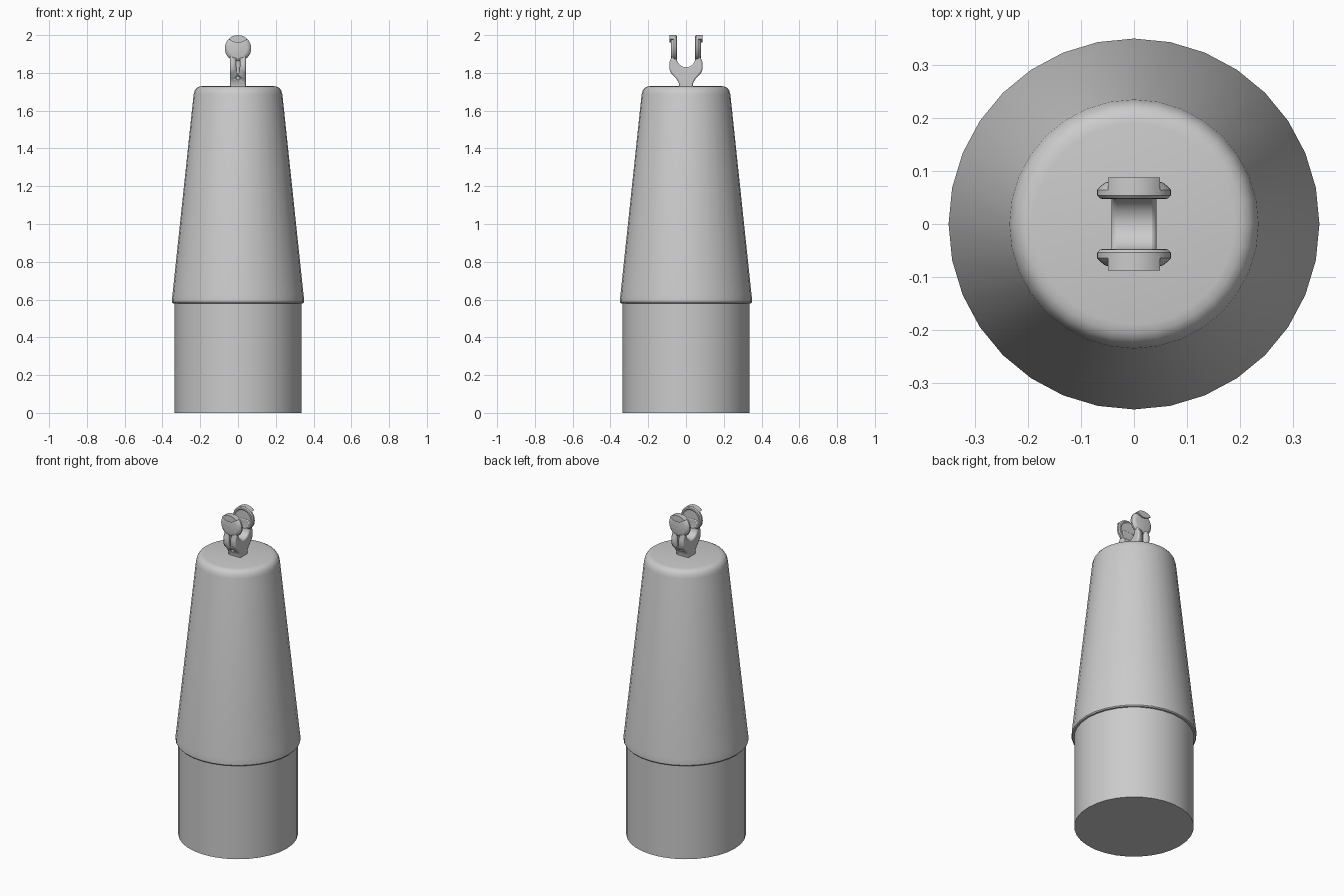
import bpy, bmesh
from math import sin, cos, pi, radians
from mathutils import Matrix, Vector

if "Cube" in bpy.data.objects:
    bpy.data.objects.remove(bpy.data.objects["Cube"])


def finish(bm, name, angle=30):
    bmesh.ops.remove_doubles(bm, verts=bm.verts, dist=1e-6)
    bmesh.ops.recalc_face_normals(bm, faces=bm.faces)
    me = bpy.data.meshes.new(name)
    bm.to_mesh(me)
    bm.free()
    ob = bpy.data.objects.new(name, me)
    bpy.context.collection.objects.link(ob)
    bpy.ops.object.select_all(action='DESELECT')
    ob.select_set(True)
    bpy.context.view_layer.objects.active = ob
    bpy.ops.object.shade_smooth_by_angle(angle=radians(angle))
    return ob


def lathe(name, profile, segs=32, matrix=Matrix()):
    """Revolve (radius, height) points about z; the ends are capped."""
    bm = bmesh.new()
    rings = [[bm.verts.new((r * cos(2 * pi * i / segs), r * sin(2 * pi * i / segs), z))
              for i in range(segs)] for r, z in profile]
    for a, b in zip(rings, rings[1:]):
        for i in range(segs):
            j = (i + 1) % segs
            bm.faces.new((a[i], a[j], b[j], b[i]))
    bm.faces.new(rings[0])
    bm.faces.new(rings[-1])
    bm.transform(matrix)
    return finish(bm, name)


def prism(name, points, depth):
    """Extrude a closed outline of 3D points along a vector."""
    bm = bmesh.new()
    face = bm.faces.new([bm.verts.new(p) for p in points])
    new = bmesh.ops.extrude_face_region(bm, geom=[face])['geom']
    bmesh.ops.translate(bm, vec=Vector(depth),
                        verts=[v for v in new if isinstance(v, bmesh.types.BMVert)])
    return finish(bm, name)


# Lower cylindrical body
lathe("base_cylinder", [(0.335, 0), (0.335, 0.59)])

# Tapered shell with a rolled lip and rounded shoulder
lathe("tapered_shell", [(0.33, 0.58), (0.345, 0.58), (0.35, 0.586), (0.35, 0.602),
                        (0.347, 0.625), (0.235, 1.685), (0.229, 1.706),
                        (0.219, 1.72), (0.206, 1.727), (0.19, 1.73)])

# Fork: Y-shaped side outline extruded across x
HW = 0.042
right = [(0.036, 1.72), (0.038, 1.745), (0.05, 1.768), (0.08, 1.8),
         (0.088, 1.82), (0.088, 1.855), (0.078, 1.88), (0.078, 1.93), (0.05, 1.93)]
u_gap = [(0.05 * cos(a), 1.88 + 0.05 * sin(a)) for a in (-pi * k / 12 for k in range(13))]
left = [(-y, z) for y, z in reversed(right)]
fork = prism("fork", [(-HW, y, z) for y, z in right + u_gap + left], (2 * HW, 0, 0))
bevel = fork.modifiers.new("rounded_edges", 'BEVEL')
bevel.width = 0.008
bevel.segments = 2
bevel.limit_method = 'ANGLE'
bevel.angle_limit = radians(50)

# Slot and pin hole sunk into both outer faces of the fork
for s in (-1, 1):
    slot = [(-0.008, 1.8), (0.008, 1.8), (0.012, 1.9), (-0.012, 1.9)]
    hole = [(0.01 * cos(k * pi / 6), 1.773 + 0.01 * sin(k * pi / 6)) for k in range(12)]
    for label, pts, y in (("slot", slot, 0.068), ("hole", hole, 0.035)):
        cutter = prism(label + "_cutter", [(x, s * y, z) for x, z in pts], (0, s * 0.1, 0))
        cutter.hide_render = True
        cutter.hide_set(True)
        cut = fork.modifiers.new(label, 'BOOLEAN')
        cut.operation = 'DIFFERENCE'
        cut.object = cutter
        cut.solver = 'EXACT'

# Round ears, each with a raised crown pad on the outer face
R, CZ = 0.07, 1.93
for s, side in ((-1, "front"), (1, "back")):
    lathe(side + "_ear",
          [(0.048, 0.052), (0.056, 0.047), (0.064, 0.048), (R, 0.054), (R, 0.064),
           (0.065, 0.07), (0.055, 0.078), (0.048, 0.08)],
          matrix=Matrix.Translation((0, 0, CZ)) @ Matrix.Rotation(-s * pi / 2, 4, 'X'))
    arc = [(R * cos(a), CZ + R * sin(a)) for a in (radians(45 + 10 * k) for k in range(10))]
    pad = arc + [(-0.03, 1.967), (-0.012, 1.96), (0.012, 1.96), (0.03, 1.967)]
    prism(side + "_crown_pad", [(x, s * 0.06, z) for x, z in pad], (0, s * 0.028, 0))
